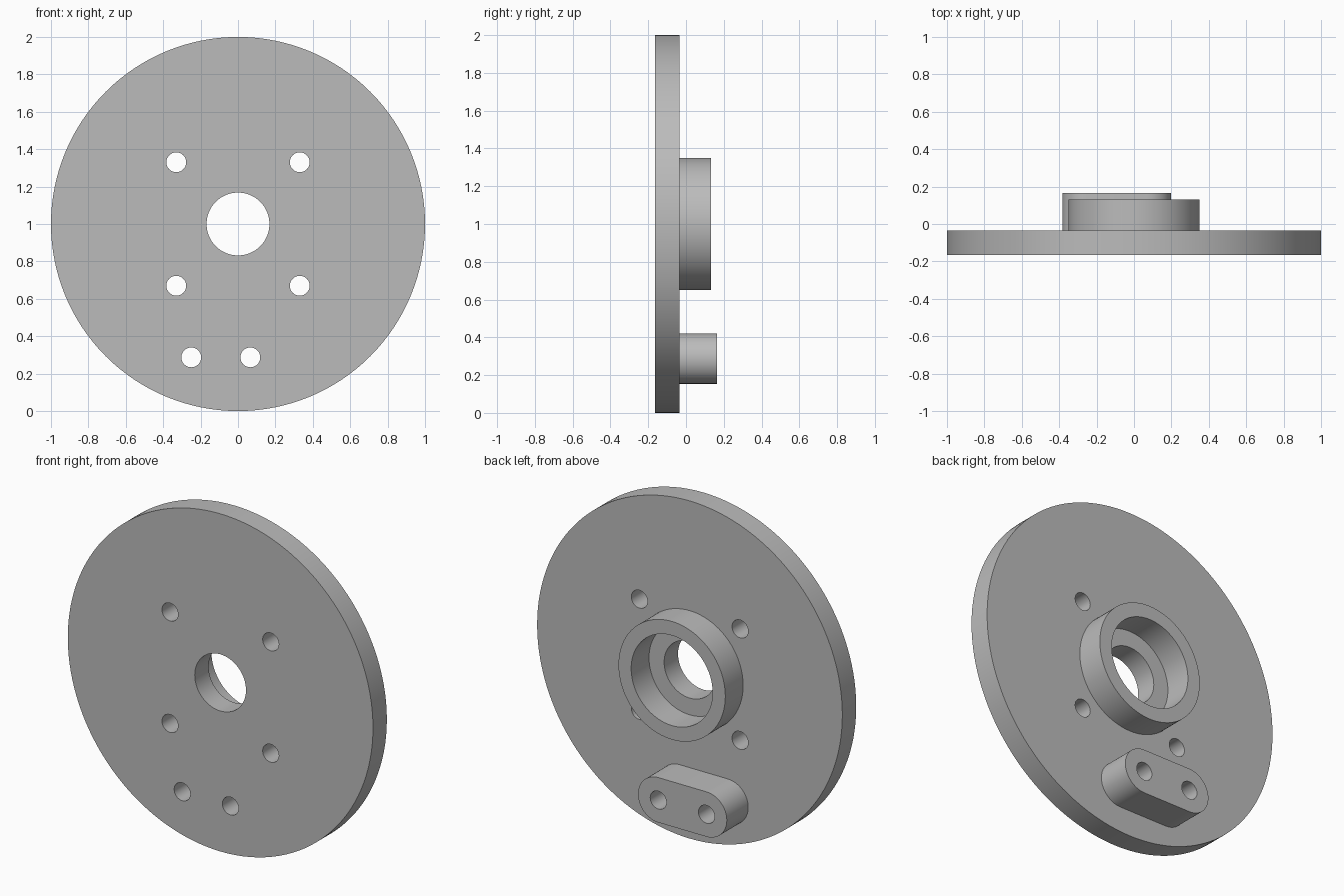
import bpy, bmesh, math

cube = bpy.data.objects.get("Cube")
if cube:
    bpy.data.objects.remove(cube, do_unlink=True)

# Plain grey metal
grey = bpy.data.materials.new("grey_metal")
grey.use_nodes = True
colour = (0.5, 0.5, 0.5, 1)
grey.diffuse_color = colour
grey.node_tree.nodes["Principled BSDF"].inputs["Base Color"].default_value = colour


def arc(cx, cz, r, start=0.0, sweep=2 * math.pi, n=48):
    """Points on an arc in the x-z plane; a full circle leaves out its end point."""
    count = n if sweep > 6 else n + 1
    return [(cx + r * math.cos(start + sweep * i / n),
             cz + r * math.sin(start + sweep * i / n)) for i in range(count)]


def extruded(name, loops, y0, y1):
    """Fill an outline with its holes and extrude it from y0 to y1."""
    bm = bmesh.new()
    for loop in loops:
        verts = [bm.verts.new((x, y0, z)) for x, z in loop]
        for i, v in enumerate(verts):
            bm.edges.new((v, verts[i - 1]))
    bmesh.ops.triangle_fill(bm, use_beauty=True, edges=bm.edges[:])
    ext = bmesh.ops.extrude_face_region(bm, geom=bm.faces[:], use_keep_orig=True)
    moved = [g for g in ext["geom"] if isinstance(g, bmesh.types.BMVert)]
    bmesh.ops.translate(bm, vec=(0, y1 - y0, 0), verts=moved)
    bmesh.ops.recalc_face_normals(bm, faces=bm.faces[:])
    mesh = bpy.data.meshes.new(name)
    bm.to_mesh(mesh)
    bm.free()
    mesh.materials.append(grey)
    obj = bpy.data.objects.new(name, mesh)
    bpy.context.collection.objects.link(obj)
    bpy.ops.object.select_all(action='DESELECT')
    obj.select_set(True)
    bpy.context.view_layer.objects.active = obj
    bpy.ops.object.shade_smooth_by_angle(angle=math.radians(30))
    return obj


FRONT, FACE = -0.165, -0.035
HOLE = 0.053
LUG_Z, LUG_R = 0.287, 0.133
LUG_X = (-0.25, 0.066)

bolt_holes = [arc(x, 1 + z, HOLE, n=32) for x in (-0.33, 0.33) for z in (-0.33, 0.33)]
lug_holes = [arc(x, LUG_Z, HOLE, n=32) for x in LUG_X]

# Round plate with centre bore, four bolt holes and two lug holes
extruded("round_plate",
         [arc(0, 1, 1, n=128), arc(0, 1, 0.168, n=64)] + bolt_holes + lug_holes,
         FRONT, FACE)

# Raised bearing collar on the back
extruded("bearing_collar", [arc(0, 1, 0.35, n=96), arc(0, 1, 0.267, n=96)], FACE, 0.132)

# Rounded lug below the collar
outline = (arc(LUG_X[1], LUG_Z, LUG_R, -math.pi / 2, math.pi, 32)
           + arc(LUG_X[0], LUG_Z, LUG_R, math.pi / 2, math.pi, 32))
extruded("rounded_lug", [outline] + lug_holes, FACE, 0.165)
